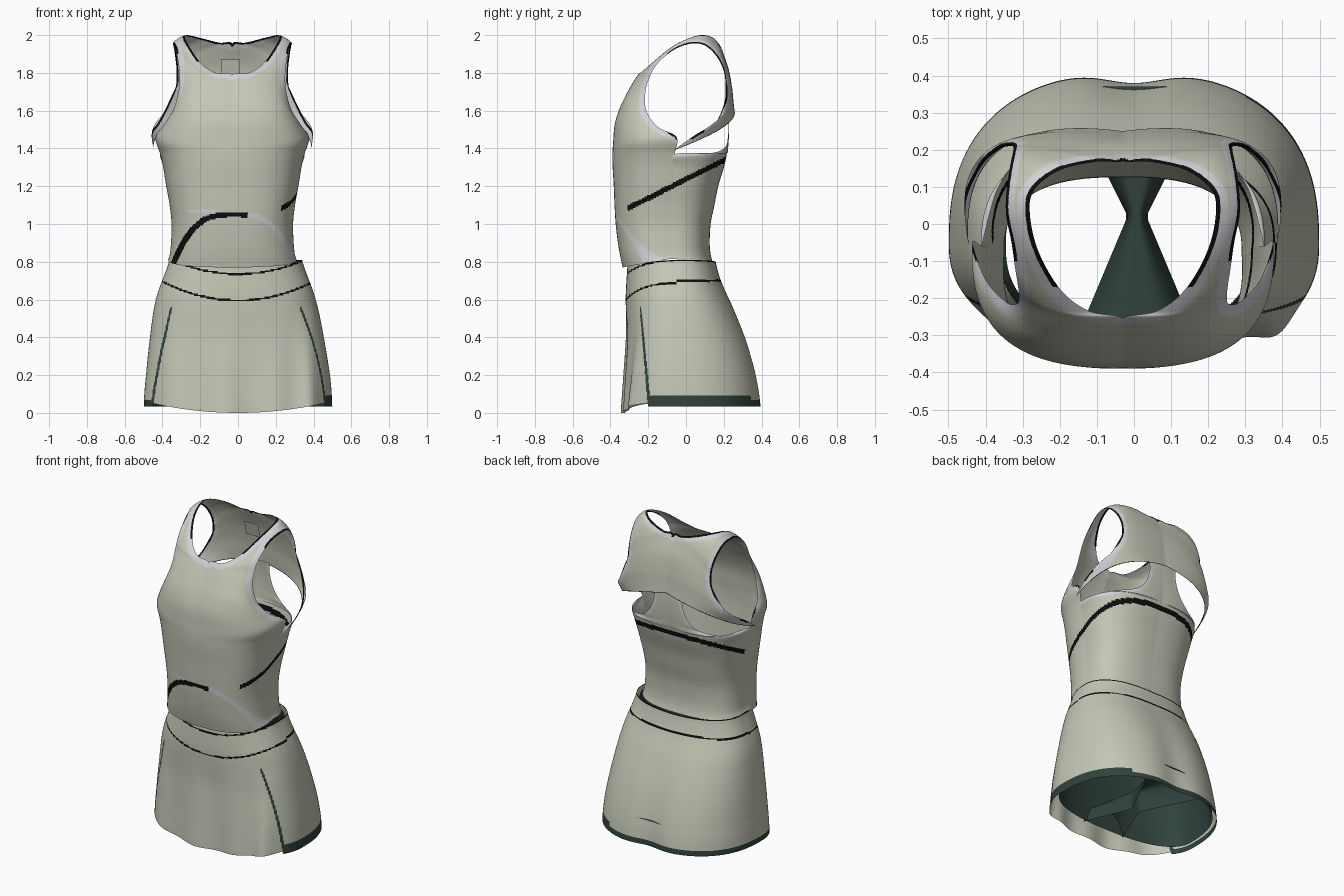
import bpy, bmesh, math
from mathutils import Vector

if "Cube" in bpy.data.objects:
    bpy.data.objects.remove(bpy.data.objects["Cube"])

def material(name, rgb):
    m = bpy.data.materials.new(name)
    m.diffuse_color = (*rgb, 1)
    m.use_nodes = True
    m.node_tree.nodes["Principled BSDF"].inputs["Base Color"].default_value = m.diffuse_color
    return m

SAGE, TRIM, BLACK, GREEN = range(4)
MATS = [material("sage_fabric", (0.55, 0.575, 0.465)), material("pale_trim", (0.64, 0.63, 0.66)),
        material("black_piping", (0.004, 0.004, 0.004)), material("dark_green_lining", (0.03, 0.055, 0.045))]
CX = -0.03  # centre line of the top

def make(name, grids, colour):
    """grids: lists of point rows, joined into one smooth mesh; colour(centre, row, rows)."""
    bm = bmesh.new()
    for g in grids:
        vs = [[bm.verts.new(p) for p in row] for row in g]
        for i in range(len(vs) - 1):
            for j in range(len(vs[i]) - 1):
                f = bm.faces.new((vs[i][j], vs[i][j + 1], vs[i + 1][j + 1], vs[i + 1][j]))
                f.smooth = True
                f.material_index = colour(f.calc_center_median(), i, len(vs))
    bmesh.ops.remove_doubles(bm, verts=bm.verts, dist=0.0004)
    bmesh.ops.recalc_face_normals(bm, faces=bm.faces)
    me = bpy.data.meshes.new(name)
    bm.to_mesh(me)
    bm.free()
    for m in MATS:
        me.materials.append(m)
    ob = bpy.data.objects.new(name, me)
    bpy.context.collection.objects.link(ob)
    return ob

def dense(keys, step=0.008):
    """Catmull-Rom through rows of (inner, control, outer) points."""
    flat = [[v for p in k for v in p] for k in keys]
    out = []
    for i in range(len(flat) - 1):
        p0, p1, p2, p3 = flat[max(i - 1, 0)], flat[i], flat[i + 1], flat[min(i + 2, len(flat) - 1)]
        n = max(2, math.ceil(max(math.dist(p1[:3], p2[:3]), math.dist(p1[6:], p2[6:])) / step))
        for s in range(n + (i == len(flat) - 2)):
            t = s / n
            r = [0.5 * (2 * b + (c - a) * t + (2 * a - 5 * b + 4 * c - d) * t * t
                        + (3 * b - a - 3 * c + d) * t ** 3) for a, b, c, d in zip(p0, p1, p2, p3)]
            r[0] = max(r[0], 0)
            out.append([Vector(r[k:k + 3]) for k in (0, 3, 6)])
    return out

def mirrored(rows, cols=72):
    """Sweep each row as a quadratic curve, on both sides of the centre line."""
    grids = []
    for sx in (1, -1):
        g = []
        for a, c, b in rows:
            line = []
            for j in range(cols + 1):
                t = j / cols
                p = a * (1 - t) ** 2 + c * 2 * t * (1 - t) + b * t * t
                line.append((CX + sx * p.x, p.y, p.z))
            g.append(line)
        grids.append(g)
    return grids

def both_sides(pts):
    return [Vector((CX + s * p.x, p.y, p.z)) for p in pts for s in (1, -1)]

def near(c, pts):
    return min((c - p).length_squared for p in pts) ** 0.5

# ---- torso profile: height, half width, front, back, side y
TORSO = [(0.77, .338, -.335, .14, -.08), (0.84, .329, -.35, .13, -.08), (0.9, .323, -.36, .125, -.08),
         (1.0, .32, -.372, .13, -.08), (1.1, .33, -.378, .15, -.08), (1.2, .348, -.382, .17, -.07),
         (1.3, .364, -.388, .20, -.06), (1.37, .38, -.389, .215, -.06)]

def side_z(z):
    return z + max(0, (0.84 - z)) * 0.65

front = [((0, f, z), (w * 1.08, f * 1.03, z), (w, y, side_z(z))) for z, w, f, b, y in TORSO]
# chest and straps: inner edge, control, armhole edge
front += [((0, -.385, 1.43), (.43, -.405, 1.43), (.405, -.05, 1.46)),
          ((0, -.375, 1.53), (.35, -.395, 1.54), (.37, -.15, 1.515)),
          ((0, -.345, 1.62), (.30, -.365, 1.63), (.315, -.21, 1.60)),
          ((0, -.30, 1.71), (.24, -.32, 1.71), (.285, -.215, 1.70)),
          ((0, -.253, 1.79), (.2, -.275, 1.78), (.28, -.195, 1.77)),
          ((.09, -.235, 1.802), (.22, -.24, 1.81), (.283, -.165, 1.83)),
          ((.165, -.18, 1.85), (.25, -.17, 1.87), (.29, -.12, 1.88)),
          ((.225, -.08, 1.935), (.27, -.07, 1.945), (.30, -.05, 1.93)),
          ((.25, .02, 1.985), (.29, .02, 1.985), (.315, .03, 1.955))]
# shoulders and loose upper back
yoke = [((.24, .09, 2.0), (.28, .10, 1.99), (.312, .10, 1.945)),
        ((.17, .145, 1.985), (.26, .17, 1.96), (.303, .16, 1.89)),
        ((.07, .168, 1.96), (.26, .20, 1.93), (.295, .20, 1.81)),
        ((0, .17, 1.955), (.26, .225, 1.89), (.30, .21, 1.72)),
        ((0, .215, 1.85), (.31, .245, 1.80), (.335, .20, 1.63)),
        ((0, .235, 1.75), (.37, .275, 1.68), (.385, .15, 1.53)),
        ((0, .245, 1.66), (.44, .29, 1.60), (.425, .05, 1.472)),
        ((0, .25, 1.61), (.45, .31, 1.53), (.415, -.065, 1.39))]
rows = dense(front + yoke)
neck = both_sides([r[0] for r in rows if r[0].z > 1.785 and (r[0].x > 0.001 or r[0].z > 1.95)])
armhole = both_sides([r[2] for r in rows if r[2].z > 1.455])

def side_band(c):
    return abs(c.z - 1.237 - 0.5 * c.y) < 0.015 and c.y > (-0.31 if c.x > 0 else -0.05)

def top_colour(c, i, n):
    if i >= n - 3:
        return BLACK
    if c.z < 1.4:
        if side_band(c):
            return BLACK
        d = abs(c.x + 0.02) / 0.325           # arched belly stripe
        slope = 0.27 * 3.1 * d ** 2.1 / 0.325
        if c.y < -0.12 and abs(c.z - 1.05 + 0.27 * d ** 3.1) / math.hypot(1, slope) < 0.015:
            return BLACK if c.x < 0.05 else TRIM
        if abs(c.z - 1.068) < 0.008 and -0.27 < c.x < -0.1:
            return TRIM
        return SAGE
    d = near(c, neck) if c.z > 1.7 else 1
    if d < 0.036:
        return BLACK if d < 0.012 and c.z > 1.86 else TRIM
    d = near(c, armhole)
    if d < 0.034:
        return BLACK if d < 0.011 and c.y > -0.1 else TRIM
    return SAGE

make("tank_top", mirrored(rows), top_colour)

# ---- lower back with narrow racerback strip
back = [((0, b, max(z, .80)), (w * 1.03, b * 1.08, max(z, .80)), (w, y, side_z(z))) for z, w, f, b, y in TORSO]
back += [((0, .218, 1.385), (.24, .24, 1.37), (.32, .13, 1.375)),
         ((0, .222, 1.42), (.13, .23, 1.41), (.20, .205, 1.405)),
         ((0, .226, 1.47), (.08, .23, 1.47), (.135, .222, 1.46)),
         ((0, .228, 1.55), (.05, .23, 1.55), (.10, .224, 1.55)),
         ((0, .225, 1.63), (.05, .225, 1.63), (.10, .22, 1.63))]
brows = dense(back)
strip = both_sides([r[2] for r in brows if r[2].z > 1.365])

def back_colour(c, i, n):
    if side_band(c):
        return BLACK
    return TRIM if c.z > 1.34 and near(c, strip) < 0.022 else SAGE

make("lower_back", mirrored(brows), back_colour)

# ---- neck label inside the back
make("neck_label", [[[(x, .19 + (1.87 - z) * .25, z) for x in (-.09, .01)] for z in (1.78, 1.87)]],
     lambda c, i, n: SAGE)

# ---- skirt profile: height, half width, front, back
SKIRT = [(0, .50, -.285, .462), (.1, .497, -.28, .452), (.2, .487, -.275, .432), (.3, .475, -.27, .405),
         (.4, .46, -.265, .372), (.5, .445, -.267, .33), (.6, .425, -.27, .285), (.67, .402, -.268, .245),
         (.74, .373, -.262, .22), (.83, .343, -.258, .20)]

def profile_at(z):
    z = min(max(z, 0), 0.829)
    k = max(i for i in range(len(SKIRT) - 1) if SKIRT[i][0] <= z)
    lo, hi = SKIRT[k], SKIRT[k + 1]
    t = (z - lo[0]) / (hi[0] - lo[0])
    return [p + (q - p) * t for p, q in zip(lo[1:], hi[1:])]

def skirt_point(a, z, inset=0.0, front_pull=0.0):
    w, f, b = [sum(v) / 5 for v in zip(*(profile_at(z + d * 0.022) for d in range(-2, 3)))]
    ca, sa = math.cos(a), math.sin(a)
    x = (w - inset) * math.copysign(abs(ca) ** 0.82, ca)
    low = max(0, 1 - z / 0.55)
    if sa > 0:
        y = (b - inset) * sa ** 0.82
        y -= 0.03 * math.exp(-(x / 0.11) ** 2) * max(0, 1 - z / 0.7)
    else:
        y = (f + inset + front_pull * low) * abs(sa) ** 0.82
        if not front_pull:                    # soft front folds
            y += 0.012 * low * math.sin(x * 22) * abs(sa)
            bump = 0.045 * low * math.exp(-((x - 0.37) / 0.06) ** 2)
            y, x = y - bump, x + bump * 0.3
    return (x - 0.012 * min(1, max(0, (z - .2) / .4)), y - 0.05, z)

def hem(a):
    x, y, _ = skirt_point(a, 0.05)
    return 0.05 * (x / 0.45) ** 2 if y < -0.2 else 0.035

def skirt_colour(c, i, n):
    if c.y < -0.1 and abs(c.y + 0.2 + 0.09 * (c.z - 0.1)) < 0.004 + 0.009 * (0.56 - c.z) and c.z < 0.56:
        return GREEN                          # side slits
    if c.y > -0.2 and c.z < (0.09 if c.x > 0.3 else 0.068):
        return GREEN
    s = min(1, (c.x / 0.4) ** 2)
    seam = 0.595 + 0.1 * s if c.y < -0.05 else 0.70
    if abs(c.z - seam) < 0.0055:
        return BLACK
    if c.y < -0.15 and abs(c.z - 0.735 - 0.6 * c.x ** 2) < 0.005:
        return BLACK
    return BLACK if i >= n - 2 else SAGE

def waist(a):
    return 0.80 + 0.02 * min(0, math.sin(a)) + 0.01 * abs(math.cos(a))

def ring_grid(bottom, rows_n, cols, top_drop=0.0, **kw):
    g = []
    for i in range(rows_n + 1):
        line = []
        for j in range(cols + 1):
            a = 2 * math.pi * j / cols
            z0, z1 = bottom(a), waist(a) - top_drop
            line.append(skirt_point(a, z0 + (z1 - z0) * i / rows_n, **kw))
        g.append(line)
    return g

make("skirt", [ring_grid(hem, 120, 340)], skirt_colour)

# ---- shorts under the skirt, with the bridge between the legs
make("shorts", [ring_grid(lambda a: 0.06, 30, 160, 0.015, inset=0.022, front_pull=0.06)],
     lambda c, i, n: GREEN)
bridge = []
for i in range(33):
    y = -0.27 + 0.64 * i / 32
    w = 0.03 + (0.42 * (0.01 - y) if y < 0.01 else 0.5 * max(0, y - 0.03))
    bridge.append([(0.008 + w * s / 8, y, 0.06 + 0.13 * (1 - (s / 8) ** 4)) for s in range(-8, 9)])
make("shorts_crotch", [bridge], lambda c, i, n: GREEN)
